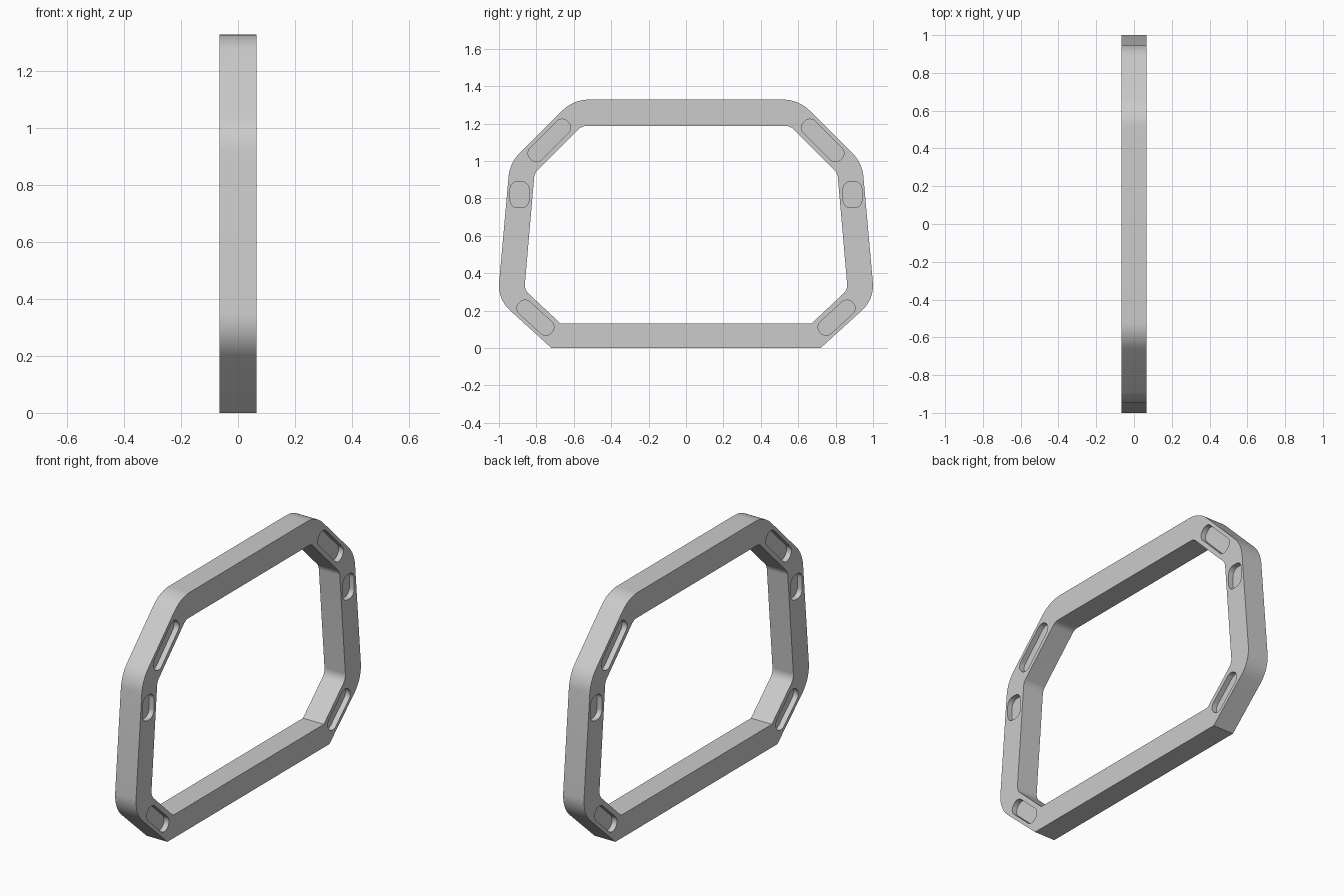
import bpy, bmesh
from math import radians, sin, cos, tan, pi
from mathutils import Vector

if "Cube" in bpy.data.objects:
    bpy.data.objects.remove(bpy.data.objects["Cube"])

HALF = 0.065    # half the frame thickness
DEPTH = 0.03    # pocket depth
SEG = 10


def rounded(corners):
    """Closed profile from (y, z, radius) corners; radius 0 stays sharp."""
    pts, n = [], len(corners)
    for i, (y, z, r) in enumerate(corners):
        p = Vector((y, z))
        if r == 0:
            pts.append(p)
            continue
        a = (Vector(corners[i - 1][:2]) - p).normalized()
        b = (Vector(corners[(i + 1) % n][:2]) - p).normalized()
        half = a.angle(b) / 2
        centre = p + (a + b).normalized() * (r / sin(half))
        start = p + a * (r / tan(half)) - centre
        side = (p - centre).normalized() * r
        perp = (b - a).normalized() * r
        sweep = pi / 2 - half
        for k in range(SEG + 1):
            t = -sweep + 2 * sweep * k / SEG
            pts.append(centre + side * cos(t) + perp * sin(t))
    return pts


def mirrored(right):
    return right + [(-y, z, r) for y, z, r in reversed(right)]


def make_object(name, bm):
    bmesh.ops.recalc_face_normals(bm, faces=bm.faces)
    mesh = bpy.data.meshes.new(name)
    bm.to_mesh(mesh)
    bm.free()
    ob = bpy.data.objects.new(name, mesh)
    bpy.context.collection.objects.link(ob)
    return ob


# Octagonal ring: matching outer and inner profiles joined by quads
outer = rounded(mirrored([(0.72, 0, 0), (1.007, 0.261, 0.18),
                          (0.942, 0.99, 0.2), (0.602, 1.328, 0.2)]))
inner = rounded(mirrored([(0.67, 0.13, 0), (0.864, 0.312, 0.06),
                          (0.81, 0.935, 0.06), (0.557, 1.187, 0.06)]))
bm = bmesh.new()
loops = [[bm.verts.new((x, p.x, p.y)) for p in prof]
         for x, prof in ((-HALF, outer), (HALF, outer), (HALF, inner), (-HALF, inner))]
n = len(outer)
for a, b in zip(loops, loops[1:] + loops[:1]):
    for i in range(n):
        j = (i + 1) % n
        bm.faces.new((a[i], a[j], b[j], b[i]))
frame = make_object("frame", bm)

# Pocket cutters: centre y, centre z, length, width, angle
pockets = [(0.731, 1.11, 0.28, 0.088, 135),
           (0.89, 0.82, 0.14, 0.10, 90),
           (0.805, 0.162, 0.235, 0.085, 42.5)]
bm = bmesh.new()
for cy, cz, length, width, angle in pockets:
    l, w, r = length / 2, width / 2, 0.04
    shape = rounded([(-l, -w, r), (l, -w, r), (l, w, r), (-l, w, r)])
    c, s = cos(radians(angle)), sin(radians(angle))
    for side in (-1, 1):
        for face in (-1, 1):
            rings = [[bm.verts.new((face * x, side * (cy + p.x * c - p.y * s),
                                    cz + p.x * s + p.y * c)) for p in shape]
                     for x in (HALF - DEPTH, HALF + 0.05)]
            m = len(shape)
            bm.faces.new(rings[0])
            bm.faces.new(rings[1])
            for i in range(m):
                j = (i + 1) % m
                bm.faces.new((rings[0][i], rings[0][j], rings[1][j], rings[1][i]))
cutter = make_object("pocket_cutter", bm)
cutter.hide_render = True

# Cut the pockets into both faces
mod = frame.modifiers.new("pockets", 'BOOLEAN')
mod.operation = 'DIFFERENCE'
mod.solver = 'EXACT'
mod.object = cutter
bpy.context.view_layer.objects.active = frame
frame.select_set(True)
bpy.ops.object.modifier_apply(modifier=mod.name)
bpy.data.objects.remove(cutter, do_unlink=True)
bpy.ops.object.shade_smooth_by_angle(angle=radians(30))
